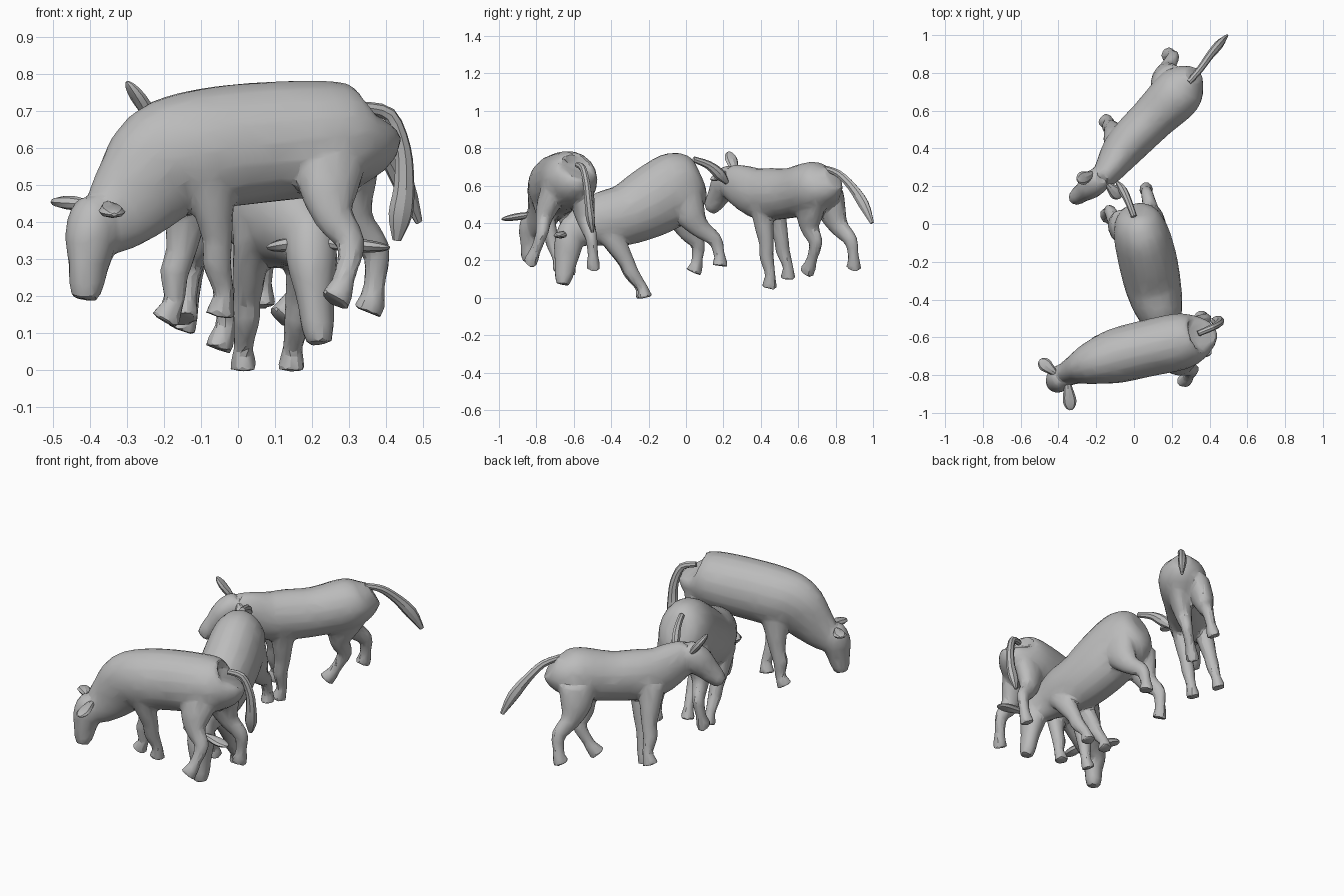
import bpy
import bmesh
import math
from mathutils import Vector

default_cube = bpy.data.objects.get("Cube")
if default_cube:
    bpy.data.objects.remove(default_cube)

UP = Vector((0, 0, 1))

grey = bpy.data.materials.new("plain_grey")
grey.use_nodes = True
grey.diffuse_color = (0.5, 0.5, 0.5, 1)
grey.node_tree.nodes["Principled BSDF"].inputs["Base Color"].default_value = grey.diffuse_color

# Leg profiles: fraction down the leg, forward shift, half width, half depth
HIND_LEG = [(0, 0, .06, .1), (.25, .02, .06, .085), (.45, .01, .043, .055), (.62, -.035, .033, .04),
            (.82, -.015, .028, .03), (.92, 0, .035, .036), (1, .02, .038, .046)]
FRONT_LEG = [(0, 0, .05, .075), (.3, 0, .046, .055), (.5, 0, .037, .042), (.64, .01, .037, .04),
             (.84, 0, .027, .029), (.93, .01, .035, .035), (1, .02, .038, .045)]
# Head profile: fraction from poll to muzzle, half width, half depth
HEAD = [(0, .045, .045), (.15, .068, .068), (.4, .068, .077), (.65, .05, .062), (.87, .045, .05), (1, .034, .034)]
# Ear profile: fraction from base to tip, half width, half thickness
EAR = [(-.2, .014, .014), (.2, .027, .019), (.6, .036, .017), (.88, .025, .011), (1, .008, .004)]


def smooth_path(rows, steps=3):
    """Catmull-Rom interpolation through rows of equal length."""
    rows = [Vector(r) for r in rows]
    out = []
    for i in range(len(rows) - 1):
        p, q = rows[i], rows[i + 1]
        before, after = rows[max(i - 1, 0)], rows[min(i + 2, len(rows) - 1)]
        for k in range(steps):
            t = k / steps
            m, n = (q - before) / 2, (after - p) / 2
            d = q - p
            out.append(p + m * t + (d * 3 - m * 2 - n) * t ** 2 + (m + n - d * 2) * t ** 3)
    return out + [rows[-1]]


def loft(bm, rows, side, sides=14):
    """Closed tube of elliptical rings; each row is x, y, z, half width, half depth."""
    rows = smooth_path(rows)
    centres = [Vector(r[:3]) for r in rows]
    rings = []
    for i, row in enumerate(rows):
        along = (centres[min(i + 1, len(rows) - 1)] - centres[max(i - 1, 0)]).normalized()
        u = (side - along * side.dot(along)).normalized()
        v = along.cross(u)
        angles = [math.tau * k / sides for k in range(sides)]
        rings.append([bm.verts.new(centres[i] + u * row[3] * math.cos(a) + v * row[4] * math.sin(a))
                      for a in angles])
    for low, high in zip(rings, rings[1:]):
        for k in range(sides):
            n = (k + 1) % sides
            bm.faces.new((low[k], low[n], high[n], high[k]))
    bm.faces.new(rings[0][::-1])
    bm.faces.new(rings[-1])


def finish(bm, name, blend=False):
    """Turn a bmesh into an object; blend fuses overlapping volumes into one skin."""
    bmesh.ops.recalc_face_normals(bm, faces=bm.faces)
    mesh = bpy.data.meshes.new(name)
    bm.to_mesh(mesh)
    bm.free()
    obj = bpy.data.objects.new(name, mesh)
    bpy.context.collection.objects.link(obj)
    if blend:
        fuse = obj.modifiers.new("fuse", 'REMESH')
        fuse.mode = 'VOXEL'
        fuse.voxel_size = 0.011
        relax = obj.modifiers.new("relax", 'SMOOTH')
        relax.factor = 0.5
        relax.iterations = 5
        facet = obj.modifiers.new("facet", 'DECIMATE')
        facet.ratio = 0.1
        graph = bpy.context.evaluated_depsgraph_get()
        baked = bpy.data.meshes.new_from_object(obj.evaluated_get(graph))
        obj.modifiers.clear()
        obj.data = baked
    obj.data.materials.clear()
    obj.data.materials.append(grey)
    bpy.ops.object.select_all(action='DESELECT')
    obj.select_set(True)
    bpy.context.view_layer.objects.active = obj
    bpy.ops.object.shade_smooth_by_angle(angle=math.radians(22))


def leg(bm, top, foot, profile, forward, side):
    top, foot = Vector(top), Vector(foot)
    loft(bm, [(*(top.lerp(foot, t) + forward * shift), a, b) for t, shift, a, b in profile], side)


def make_calf(name, spine, head, ears, tail, hind_legs, front_legs):
    forward = Vector(spine[-2][:3]) - Vector(spine[1][:3])
    forward.z = 0
    forward.normalize()
    side = forward.cross(UP)

    # Body, legs and head fused into one skin
    bm = bmesh.new()
    loft(bm, spine, side, 18)
    for top, foot in hind_legs:
        leg(bm, top, foot, HIND_LEG, forward, side)
    for top, foot in front_legs:
        leg(bm, top, foot, FRONT_LEG, forward, side)
    poll, muzzle = map(Vector, head)
    across = Vector(ears[1][0]) - Vector(ears[0][0])
    loft(bm, [(*poll.lerp(muzzle, t), a, b) for t, a, b in HEAD], across)
    finish(bm, name + "_body", blend=True)

    # Ears: flat leaf shapes
    for label, (base, tip) in zip(("right", "left"), ears):
        base, tip = Vector(base), Vector(tip)
        bm = bmesh.new()
        loft(bm, [(*base.lerp(tip, t), a, b) for t, a, b in EAR], (tip - base).cross(UP), 8)
        finish(bm, name + "_" + label + "_ear")

    # Tail: slim root, fuller tuft, pointed tip
    bm = bmesh.new()
    last = len(tail) - 1
    rows = []
    for i, point in enumerate(tail):
        t = i / last
        width = .016 + .01 * t if i < last else .008
        rows.append((*point, width, width * (1 + .5 * t)))
    loft(bm, rows, side, 8)
    finish(bm, name + "_tail")


# Front calf, grazing
make_calf(
    "front_calf",
    spine=[(.365, -.58, .67, .07, .08), (.345, -.59, .65, .115, .125), (.25, -.62, .63, .15, .155),
           (.06, -.66, .615, .15, .165), (-.1, -.7, .595, .145, .165), (-.2, -.73, .56, .12, .16),
           (-.28, -.76, .47, .085, .13), (-.35, -.79, .4, .065, .095), (-.41, -.81, .37, .05, .06)],
    head=[(-.385, -.81, .46), (-.415, -.84, .19)],
    ears=[((-.43, -.78, .45), (-.5, -.72, .455)), ((-.35, -.86, .44), (-.335, -.985, .42))],
    tail=[(.34, -.58, .71), (.41, -.55, .69), (.445, -.53, .6), (.45, -.52, .5), (.44, -.51, .42), (.43, -.5, .35)],
    hind_legs=[((.29, -.56, .6), (.37, -.49, .155)), ((.26, -.7, .6), (.28, -.83, .185))],
    front_legs=[((-.08, -.78, .55), (-.03, -.67, .145)), ((-.13, -.63, .5), (-.18, -.62, .13))])

# Middle calf, head lowered beneath the front calf
make_calf(
    "middle_calf",
    spine=[(.015, .07, .66, .06, .09), (.02, .04, .645, .11, .145), (.035, -.04, .6, .145, .19),
           (.07, -.18, .515, .155, .19), (.1, -.32, .445, .15, .165), (.13, -.44, .42, .13, .15),
           (.16, -.54, .385, .095, .115), (.2, -.62, .34, .06, .08)],
    head=[(.19, -.61, .42), (.22, -.66, .07)],
    ears=[((.17, -.63, .345), (.08, -.6, .33)), ((.27, -.66, .34), (.41, -.68, .33))],
    tail=[(0, .04, .74), (-.03, .12, .71), (-.06, .18, .66), (-.09, .22, .615)],
    hind_legs=[((.11, -.01, .54), (.06, .2, .17)), ((-.06, -.02, .54), (-.15, .06, .135))],
    front_legs=[((.19, -.43, .38), (.14, -.2, 0)), ((.04, -.43, .38), (.01, -.21, 0))])

# Rear calf, head raised
make_calf(
    "rear_calf",
    spine=[(.32, .79, .64, .05, .07), (.28, .75, .61, .11, .11), (.22, .68, .59, .135, .14),
           (.1, .56, .56, .12, .135), (0, .46, .555, .115, .14), (-.07, .38, .56, .105, .135),
           (-.13, .29, .6, .08, .115), (-.18, .23, .63, .06, .09)],
    head=[(-.17, .25, .68), (-.32, .13, .47)],
    ears=[((-.23, .26, .68), (-.3, .23, .78)), ((-.13, .2, .66), (-.07, .14, .63))],
    tail=[(.29, .75, .69), (.35, .82, .66), (.4, .89, .59), (.45, .95, .5), (.49, .995, .4)],
    hind_legs=[((.26, .68, .56), (.13, .66, .135)), ((.17, .76, .56), (.19, .91, .155))],
    front_legs=[((.01, .4, .52), (-.04, .46, .055)), ((-.1, .46, .52), (-.14, .56, .105))])
